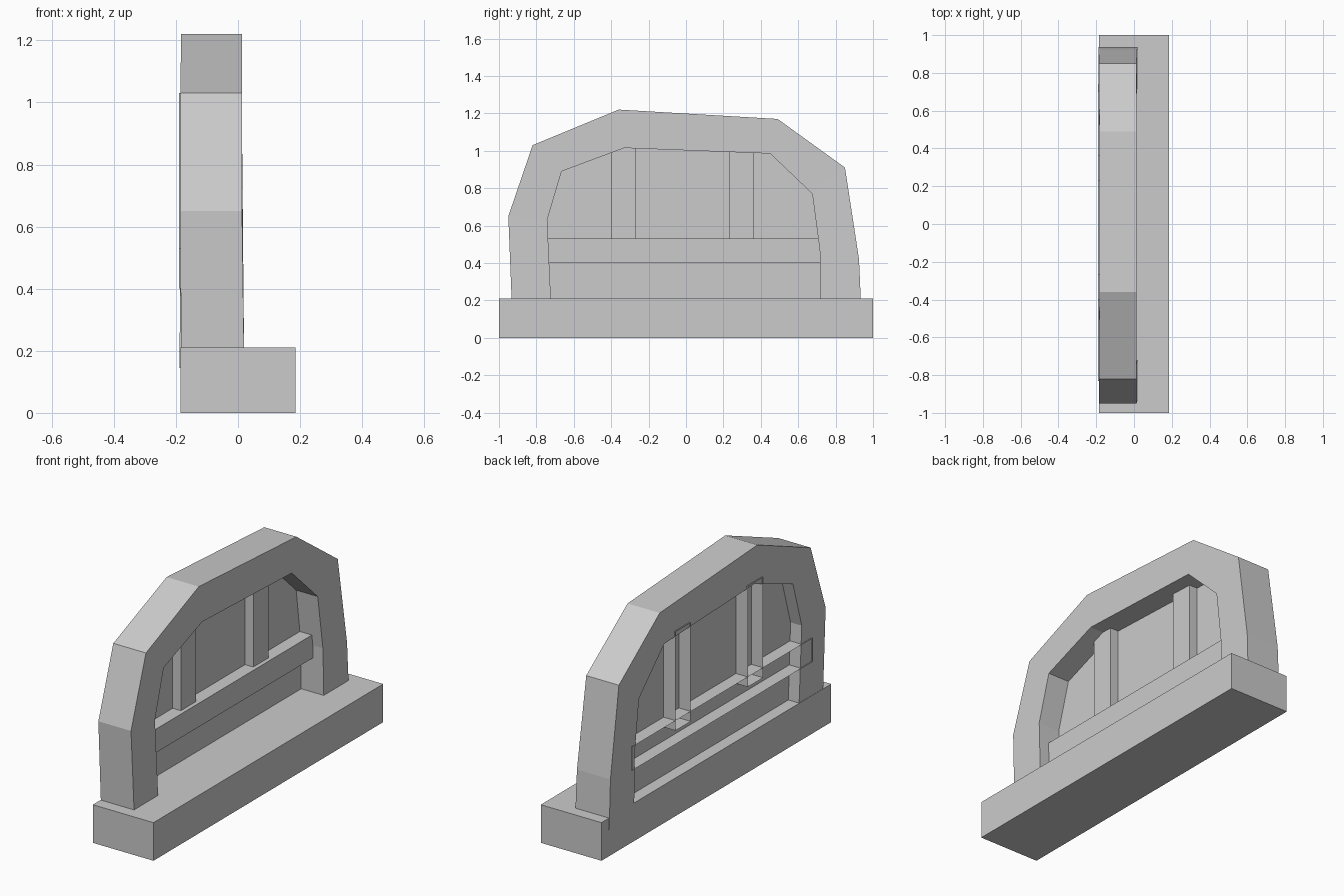
import bpy, bmesh

if "Cube" in bpy.data.objects:
    bpy.data.objects.remove(bpy.data.objects["Cube"])


def make(name, verts, faces, recalc=True):
    mesh = bpy.data.meshes.new(name)
    mesh.from_pydata(verts, [], faces)
    if recalc:
        bm = bmesh.new()
        bm.from_mesh(mesh)
        bmesh.ops.recalc_face_normals(bm, faces=bm.faces)
        bm.to_mesh(mesh)
        bm.free()
    ob = bpy.data.objects.new(name, mesh)
    bpy.context.collection.objects.link(ob)
    return ob


def box(name, x0, x1, y0, y1, z0, z1, open_back=False):
    verts = [(x, y, z) for x in (x0, x1) for y in (y0, y1) for z in (z0, z1)]
    faces = [(4, 6, 7, 5), (0, 4, 5, 1), (2, 3, 7, 6), (0, 2, 6, 4), (1, 5, 7, 3)]
    if not open_back:
        faces.append((0, 1, 3, 2))
    return make(name, verts, faces, not open_back)


# plinth
box("base", -0.185, 0.185, -1, 1, 0, 0.21)

# faceted stone arch: outer and inner (y, z) outlines, back and front x per station
outer = [(-0.93, 0.15), (-0.95, 0.65), (-0.82, 1.03), (-0.36, 1.22),
         (0.49, 1.17), (0.85, 0.91), (0.925, 0.42), (0.937, 0.145)]
inner = [(-0.72, 0.15), (-0.742, 0.63), (-0.665, 0.89), (-0.33, 1.015),
         (0.45, 0.985), (0.675, 0.77), (0.715, 0.47), (0.72, 0.145)]
depth = [(-0.183, 0.02), (-0.186, 0.013), (-0.186, 0.013), (-0.183, 0.013),
         (-0.183, 0.013), (-0.186, 0.013), (-0.187, 0.017), (-0.188, 0.02)]
verts, faces = [], []
for (oy, oz), (iy, iz), (xb, xf) in zip(outer, inner, depth):
    verts += [(xb, oy, oz), (xf, oy, oz), (xf, iy, iz), (xb, iy, iz)]
n = len(outer)
for i in range(n - 1):
    for j in range(4):
        k = (j + 1) % 4
        faces.append((4 * i + j, 4 * i + k, 4 * i + 4 + k, 4 * i + 4 + j))
faces += [(0, 1, 2, 3), tuple(4 * (n - 1) + j for j in (3, 2, 1, 0))]
make("arch", verts, faces)

# thin panel filling the opening, edges tucked into the arch
panel = [(-0.118, (a[0] + b[0]) / 2, (a[1] + b[1]) / 2) for a, b in zip(outer, inner)]
make("back_panel", panel, [tuple(reversed(range(n)))], False)

# hollow bars, open at the back
box("cross_rail", -0.19, -0.045, -0.83, 0.74, 0.40, 0.53, True)
for name, y0, z1 in (("left_post", -0.40, 1.03), ("right_post", 0.23, 1.02)):
    box(name, -0.19, -0.068, y0, y0 + 0.133, 0.475, z1, True)
